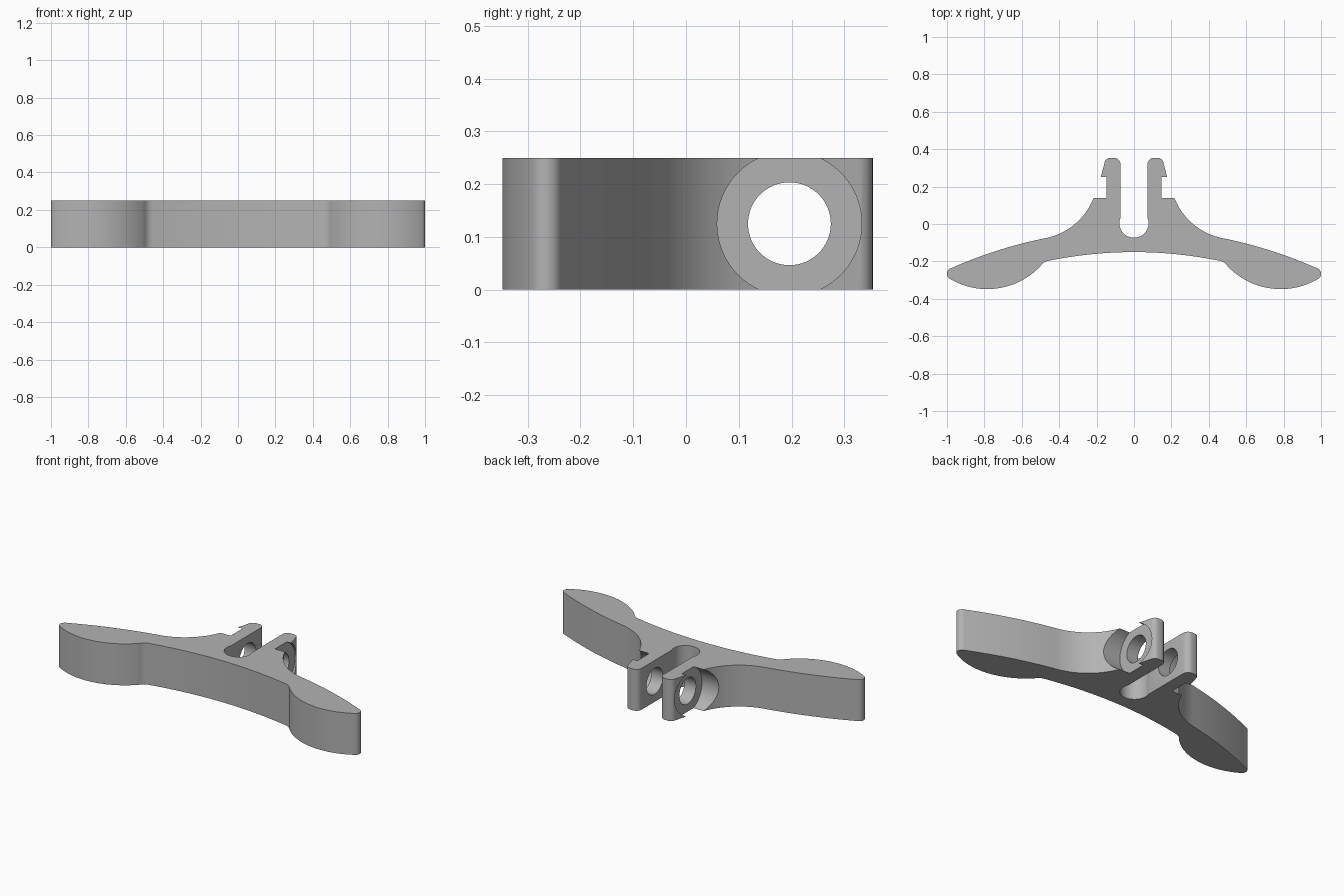
import bpy, bmesh, math
from mathutils import Vector

if "Cube" in bpy.data.objects:
    bpy.data.objects.remove(bpy.data.objects["Cube"])

HEIGHT = 0.25
HOLE_Y = 0.196


def arc(a, b, c, n):
    """Points on the circle from a through b to c, without the end point."""
    a, b, c = Vector(a), Vector(b), Vector(c)
    d = 2 * (a.x * (b.y - c.y) + b.x * (c.y - a.y) + c.x * (a.y - b.y))
    sa, sb, sc = a.length_squared, b.length_squared, c.length_squared
    o = Vector(((sa * (b.y - c.y) + sb * (c.y - a.y) + sc * (a.y - b.y)) / d,
                (sa * (c.x - b.x) + sb * (a.x - c.x) + sc * (b.x - a.x)) / d))
    start = math.atan2(a.y - o.y, a.x - o.x)
    end = math.atan2(c.y - o.y, c.x - o.x)
    turn = (b - a).cross(c - b)
    sweep = (end - start) % math.tau
    if turn < 0:
        sweep -= math.tau
    r = (a - o).length
    return [(o.x + r * math.cos(start + sweep * i / n),
             o.y + r * math.sin(start + sweep * i / n)) for i in range(n)]


grey = bpy.data.materials.new("plain grey")
grey.use_nodes = True
colour = (0.45, 0.45, 0.45, 1)
grey.diffuse_color = colour
grey.node_tree.nodes["Principled BSDF"].inputs["Base Color"].default_value = colour

# Half outline: belly, finger lobe, tip, wing, flank, prong, slot
half = arc((0, -0.15), (0.23, -0.162), (0.455, -0.196), 16)
half += arc((0.455, -0.196), (0.48, -0.205), (0.5, -0.225), 6)
half += arc((0.5, -0.225), (0.78, -0.348), (0.985, -0.293), 28)
half += arc((0.985, -0.293), (1.0, -0.262), (0.975, -0.235), 10)
half += arc((0.975, -0.235), (0.73, -0.142), (0.47, -0.075), 16)
half += arc((0.47, -0.075), (0.31, 0.005), (0.214, 0.144), 20)
half += [(0.214, 0.144), (0.176, 0.257)]
half += arc((0.158, 0.324), (0.147, 0.346), (0.122, 0.354), 6)
half += arc((0.112, 0.354), (0.083, 0.345), (0.072, 0.32), 6)
half += [(0.072, 0.32)]
half += arc((0.072, 0.035), (0.062, -0.043), (0, -0.073), 14)
half += [(0, -0.073)]
outline = half + [(-x, y) for x, y in reversed(half[1:-1])]

# Extruded body
bm = bmesh.new()
face = bm.faces.new([bm.verts.new((x, y, 0)) for x, y in outline])
top = bmesh.ops.extrude_face_region(bm, geom=[face])
bmesh.ops.translate(bm, vec=(0, 0, HEIGHT),
                    verts=[v for v in top["geom"] if isinstance(v, bmesh.types.BMVert)])
bmesh.ops.recalc_face_normals(bm, faces=bm.faces)
mesh = bpy.data.meshes.new("winged_clip")
bm.to_mesh(mesh)
bm.free()
body = bpy.data.objects.new("winged_clip", mesh)
bpy.context.collection.objects.link(body)
mesh.materials.append(grey)


def bore(radius, x, length):
    """Cut a sideways cylinder out of the body."""
    bpy.ops.mesh.primitive_cylinder_add(vertices=64, radius=radius, depth=length,
                                        location=(x, HOLE_Y, HEIGHT / 2),
                                        rotation=(0, math.pi / 2, 0))
    cutter = bpy.context.object
    cutter.name = "bore_cutter"
    cutter.hide_render = True
    cutter.data.materials.append(grey)
    mod = body.modifiers.new("bore", "BOOLEAN")
    mod.operation = "DIFFERENCE"
    mod.solver = "EXACT"
    mod.object = cutter
    bpy.context.view_layer.objects.active = body
    bpy.ops.object.modifier_apply(modifier=mod.name)
    bpy.data.objects.remove(cutter)


# Round recess on each outer side, then the pin hole through both prongs
for side in (-1, 1):
    bore(0.137, side * 0.348, 0.4)
bore(0.0785, 0, 0.6)

bpy.ops.object.select_all(action="DESELECT")
body.select_set(True)
bpy.context.view_layer.objects.active = body
bpy.ops.object.shade_smooth_by_angle(angle=math.radians(30))
